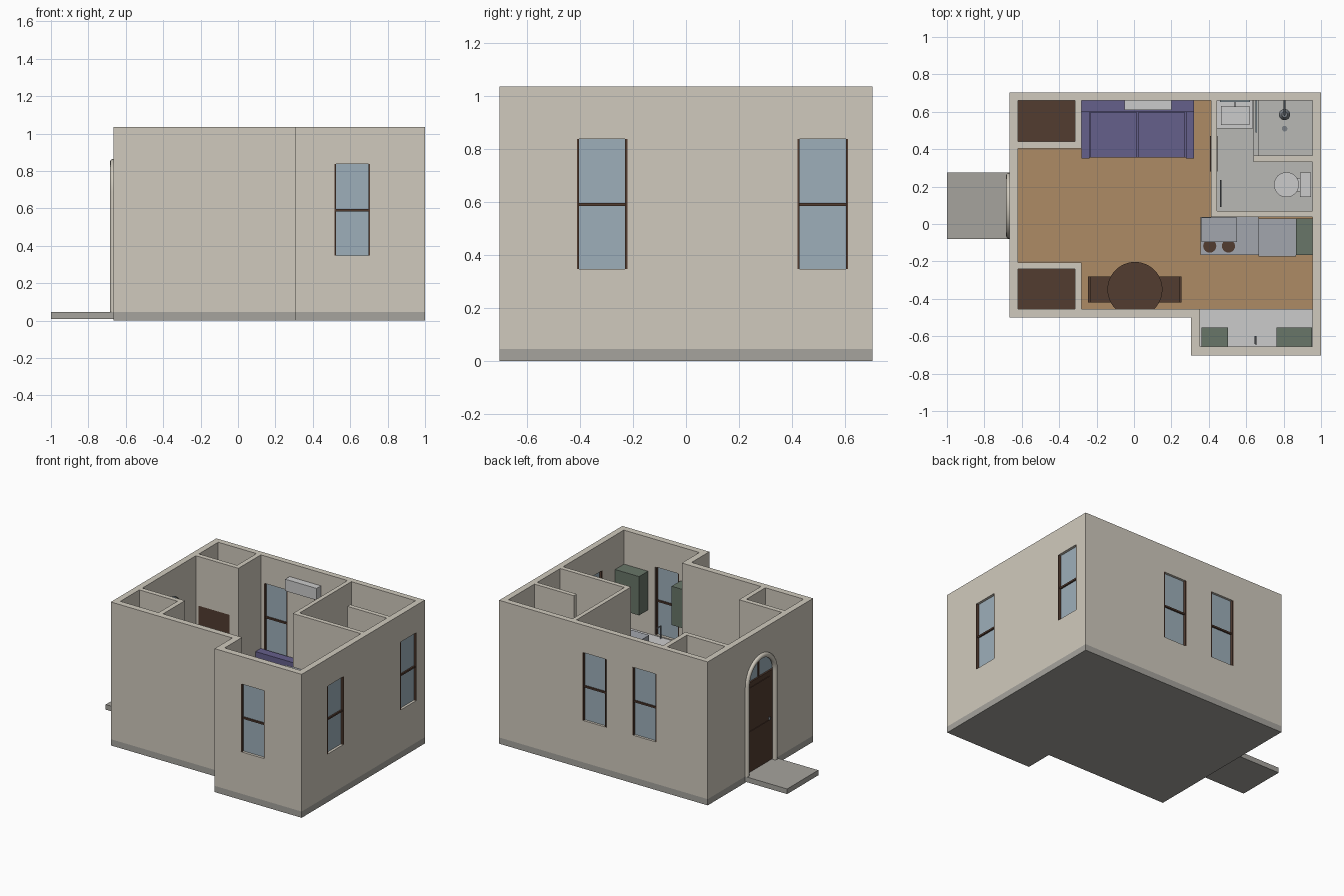
import bpy, bmesh, math
from mathutils import Vector

if "Cube" in bpy.data.objects:
    bpy.data.objects.remove(bpy.data.objects["Cube"])

# Palette
def mat(name, r, g, b):
    m = bpy.data.materials.new(name)
    m.diffuse_color = (r, g, b, 1)
    m.use_nodes = True
    m.node_tree.nodes["Principled BSDF"].inputs["Base Color"].default_value = m.diffuse_color
    return m

WALL = mat("plaster", .63, .59, .51)
STONE = mat("stone", .38, .37, .34)
WOOD = mat("oak_floor", .42, .26, .13)
BROWN = mat("dark_wood", .085, .045, .03)
GLASS = mat("glass", .34, .43, .49)
GREEN = mat("green_paint", .14, .18, .14)
PURPLE = mat("purple_fabric", .13, .115, .26)
WHITE = mat("white", .65, .65, .64)
TILE = mat("tile", .48, .48, .46)
STEEL = mat("steel", .36, .38, .42)
CHROME = mat("chrome", .2, .22, .24)

def finish(name, bm, m, smooth=False):
    bmesh.ops.recalc_face_normals(bm, faces=bm.faces)
    me = bpy.data.meshes.new(name)
    bm.to_mesh(me)
    bm.free()
    ob = bpy.data.objects.new(name, me)
    bpy.context.collection.objects.link(ob)
    if m:
        me.materials.append(m)
    if smooth:
        bpy.ops.object.select_all(action='DESELECT')
        ob.select_set(True)
        bpy.context.view_layer.objects.active = ob
        bpy.ops.object.shade_smooth_by_angle(angle=math.radians(40))
    return ob

def prism(name, pts, a, b, m=None, axis='z', smooth=False):
    """Extrude a 2D outline from a to b along an axis."""
    place = {'z': lambda p: (p[0], p[1], a), 'x': lambda p: (a, p[0], p[1])}[axis]
    step = {'z': (0, 0, b - a), 'x': (b - a, 0, 0)}[axis]
    bm = bmesh.new()
    f = bm.faces.new([bm.verts.new(place(p)) for p in pts])
    r = bmesh.ops.extrude_face_region(bm, geom=[f])
    vs = [v for v in r['geom'] if isinstance(v, bmesh.types.BMVert)]
    bmesh.ops.translate(bm, verts=vs, vec=step)
    return finish(name, bm, m, smooth)

def box(name, x0, x1, y0, y1, z0, z1, m=None):
    return prism(name, [(x0, y0), (x1, y0), (x1, y1), (x0, y1)], z0, z1, m)

def disc(name, x, y, r, z0, z1, m, r2=None, n=32):
    bm = bmesh.new()
    bmesh.ops.create_cone(bm, cap_ends=True, segments=n, radius1=r, depth=z1 - z0,
                          radius2=r if r2 is None else r2)
    bmesh.ops.translate(bm, verts=bm.verts, vec=(x, y, (z0 + z1) / 2))
    return finish(name, bm, m, True)

def tube(name, pts, r, m):
    cu = bpy.data.curves.new(name, 'CURVE')
    cu.dimensions, cu.bevel_depth, cu.bevel_resolution, cu.use_fill_caps = '3D', r, 3, True
    sp = cu.splines.new('POLY')
    sp.points.add(len(pts) - 1)
    for q, p in zip(sp.points, pts):
        q.co = (*p, 1)
    tmp = bpy.data.objects.new(name + "_path", cu)
    bpy.context.collection.objects.link(tmp)
    bm = bmesh.new()
    bm.from_mesh(tmp.evaluated_get(bpy.context.evaluated_depsgraph_get()).to_mesh())
    bpy.data.objects.remove(tmp)
    return finish(name, bm, m, True)

def cut(ob, cutter):
    mod = ob.modifiers.new("cut", 'BOOLEAN')
    mod.operation, mod.solver, mod.object = 'DIFFERENCE', 'EXACT', cutter
    cutter.hide_render = True
    dg = bpy.context.evaluated_depsgraph_get()
    me = bpy.data.meshes.new_from_object(ob.evaluated_get(dg))
    ob.modifiers.clear()
    ob.data = me
    bpy.data.objects.remove(cutter)

F, H = .045, 1.035   # floor level, wall top

# Foundation, walls and rooms
outline = [(-.665, -.5), (.305, -.5), (.305, -.702), (1, -.702), (1, .702), (-.665, .702)]
main_room = [(-.62, -.205), (-.28, -.205), (-.28, -.455), (.352, -.455), (.352, -.655), (.955, -.655),
             (.955, .037), (.412, .037), (.412, .66), (-.28, .66), (-.28, .405), (-.62, .405)]
bathroom = [(.443, .07), (.955, .07), (.955, .332), (.64, .332), (.64, .365), (.955, .365),
            (.955, .66), (.443, .66)]
prism("foundation", outline, 0, F, STONE)
walls = prism("walls", outline, F, H, WALL)
for room in (main_room, bathroom):
    cut(walls, prism("cutter", room, -.1, 1.2))
for y0, y1 in ((.44, .66), (-.455, -.24)):
    cut(walls, box("cutter", -.62, -.315, y0, y1, -.1, 1.2))
prism("wood_floor", main_room, F, F + .004, WOOD)
prism("bathroom_floor", bathroom, F, F + .004, TILE)

# Windows: centre, wall axis
W, Z0, Z1, ZM = .095, .347, .837, .59
def window(name, cx, cy, along_x):
    def part(n, u0, u1, d0, d1, z0, z1, m=None):
        if along_x:
            return box(n, cx + u0, cx + u1, cy + d0, cy + d1, z0, z1, m)
        return box(n, cx + d0, cx + d1, cy + u0, cy + u1, z0, z1, m)
    cut(walls, part("cutter", -W, W, -.05, .05, Z0, Z1))
    part(name + "_glass", -W, W, -.004, .004, Z0, Z1, GLASS)
    for s in (-1, 1):
        u = sorted((s * W, s * (W - .008)))
        part(name + "_stile", *u, -.022, .022, Z0, Z1, BROWN)
    part(name + "_rail", -W, W, -.015, .015, ZM - .006, ZM + .006, BROWN)

window("front_window", .61, -.679, True)
window("right_window_a", .978, -.316, False)
window("right_window_b", .978, .515, False)
window("back_window_a", -.16, .681, True)
window("back_window_b", .24, .681, True)

# Arched entrance with step
CY, CZ, R = .0975, .6875, .16
arc = [(CY + R * math.cos(math.pi * i / 24), CZ + R * math.sin(math.pi * i / 24)) for i in range(25)]
arch = [(CY + R, F)] + arc + [(CY - R, F)]
cut(walls, prism("cutter", [(CY + R, 0)] + arc + [(CY - R, 0)], -.72, -.57, axis='x'))
tube("arch_trim", [(-.667, y, z) for y, z in arch], .0175, WALL)
box("entrance_door", -.652, -.63, CY - R, CY + R, F, CZ, BROWN)
prism("fanlight", arc, -.645, -.637, GLASS, 'x')
box("fanlight_mullion", -.65, -.632, CY - .006, CY + .006, CZ, CZ + R, BROWN)
box("fanlight_sill", -.657, -.625, CY - R, CY + R, CZ - .008, CZ + .008, BROWN)
for z0, z1 in ((.08, .34), (.37, .655)):
    box("door_panel", -.656, -.626, CY - .12, CY + .12, z0, z1, BROWN)
disc("door_knob", -.66, -.01, .008, .347, .363, CHROME, n=12)
box("entrance_step", -1, -.665, -.08, .275, .008, F, STONE)

# Closets with double doors
for y0, y1, d0, d1 in ((.44, .66, .405, .44), (-.455, -.24, -.24, -.205)):
    cut(walls, box("cutter", -.6, -.35, d0 - .01, d1 + .01, 0, .68))
    box("closet_cabinet", -.62, -.315, y0, y1, F, .68, BROWN)
    for x in (-.6, -.474):
        box("closet_door", x, x + .124, d0 + .004, d1 - .004, F, .68, BROWN)

# Sofa
box("sofa_base", -.28, .32, .355, .66, .06, .14, PURPLE)
box("sofa_back", -.28, .32, .6, .66, .14, .36, PURPLE)
for x in (-.28, .277):
    box("sofa_arm", x, x + .043, .35, .62, .06, .26, PURPLE)
for x in (-.235, .022):
    box("seat_cushion", x, x + .252, .355, .595, .14, .2, PURPLE)
box("air_conditioner", -.05, .2, .61, .66, .855, .94, WHITE)

# Dining table and mirrored chairs
disc("table_top", .005, -.35, .147, .29, .31, BROWN, n=48)
disc("table_post", .005, -.35, .02, F, .29, BROWN)
disc("table_foot", .005, -.35, .07, F, F + .02, BROWN)
for s in (-1, 1):
    def bx(n, a, b, *r):
        box(n, *sorted((.005 + s * a, .005 + s * b)), *r, BROWN)
    bx("chair_seat", .11, .25, -.42, -.28, .17, .19)
    bx("chair_back", .237, .25, -.42, -.28, .19, .285)
    for a in (.11, .237):
        for y in (-.42, -.293):
            bx("chair_leg", a, a + .013, y, y + .013, F, .17)

# Kitchen along the bathroom wall
box("stove_counter", .355, .665, -.167, .037, F, .34, STEEL)
for x in (.405, .505):
    disc("burner", x, -.118, .035, .34, .348, BROWN)
box("range_hood", .36, .55, -.095, .035, .59, .65, STEEL)
box("fridge", .665, .867, -.175, .03, F, .62, STEEL)
box("pantry_cabinet", .867, .955, -.165, .03, F, .65, GREEN)

# Kitchen bay
box("bay_cabinet", .352, .955, -.655, -.462, F, .32, GREEN)
box("bay_worktop", .352, .955, -.655, -.455, .32, .34, WHITE)
box("bay_sink", .51, .75, -.63, -.49, .34, .343, WHITE)
for x0, x1 in ((.36, .502), (.762, .953)):
    box("wall_cabinet", x0, x1, -.655, -.553, .51, .79, GREEN)
tube("bay_tap", [(.65, -.64, .34), (.65, -.64, .43), (.65, -.6, .43)], .005, CHROME)

# Bathroom
box("bathroom_door", .406, .447, .28, .47, F, .68, BROWN)
box("vanity", .445, .637, .51, .66, F, .28, WHITE)
box("vanity_basin", .465, .617, .53, .63, .28, .3, WHITE)
tube("vanity_tap", [(.54, .65, .28), (.54, .65, .34), (.54, .625, .34)], .004, CHROME)
box("mirror", .46, .62, .653, .66, .42, .7, GLASS)
tube("towel_rail", [(.465, .09, .45), (.465, .235, .45)], .004, CHROME)
box("shower_curb", .64, .665, .365, .66, F, .07, TILE)
box("shower_screen", .65, .657, .49, .66, .07, .75, GLASS)
disc("shower_drain", .805, .51, .015, F, F + .008, CHROME)
tube("shower_arm", [(.805, .66, .77), (.805, .585, .77), (.805, .585, .73)], .005, CHROME)
disc("shower_head", .805, .585, .03, .71, .735, CHROME, r2=.015)
disc("toilet_bowl", .815, .21, .04, F, .19, WHITE, r2=.065)
disc("toilet_lid", .815, .21, .067, .19, .205, WHITE)
box("toilet_base", .815, .9, .175, .245, F, .18, WHITE)
box("toilet_tank", .887, .945, .145, .275, .15, .33, WHITE)
